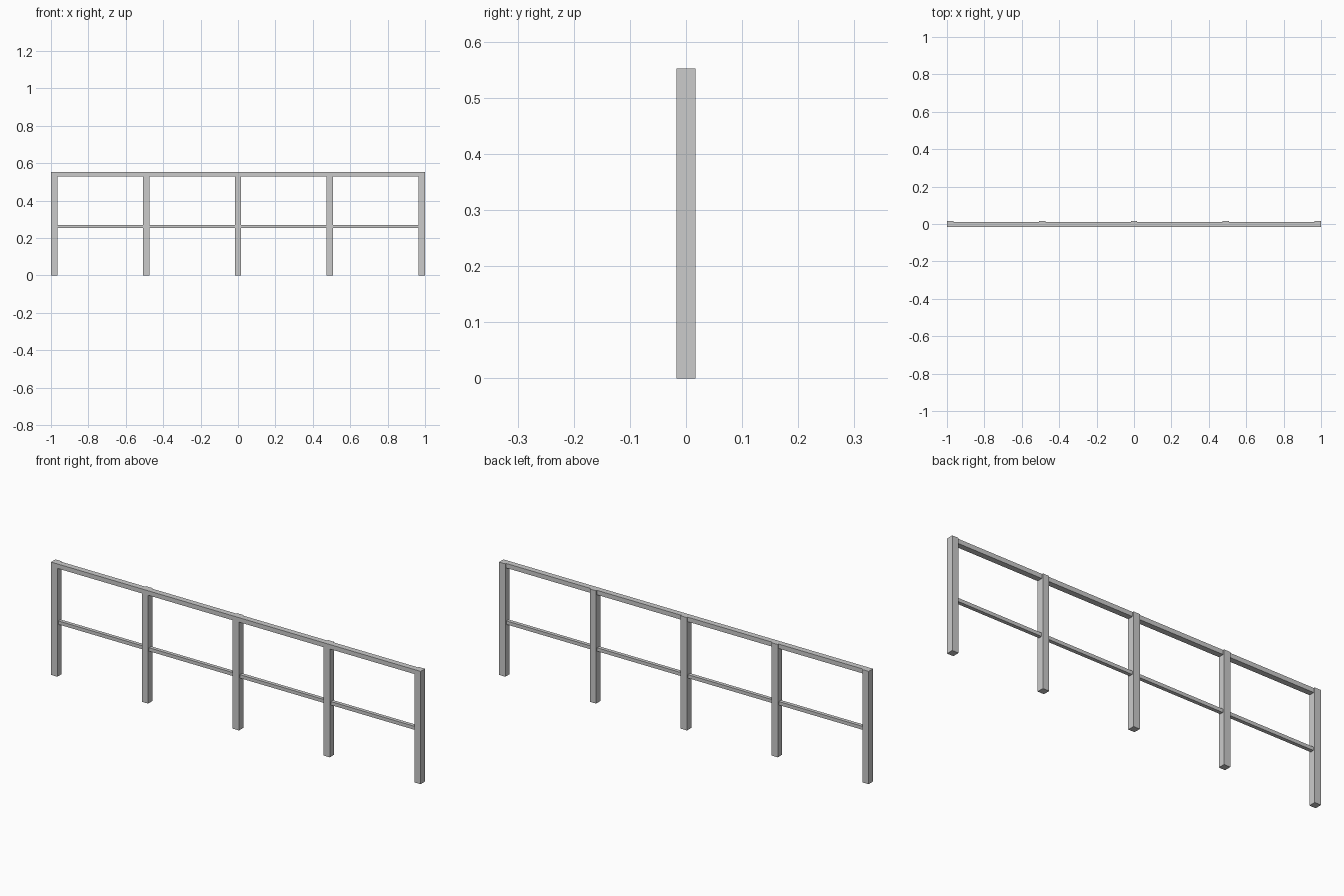
import bpy

if "Cube" in bpy.data.objects:
    bpy.data.objects.remove(bpy.data.objects["Cube"])

def box(name, lo, hi):
    c = [(a + b) / 2 for a, b in zip(lo, hi)]
    bpy.ops.mesh.primitive_cube_add(size=1, location=c)
    o = bpy.context.object
    o.name = name
    o.scale = [b - a for a, b in zip(lo, hi)]
    bpy.ops.object.transform_apply(location=False, rotation=False, scale=True)
    return o

W = 0.017      # half width of a post
H = 0.552      # overall height

# Five square posts
for i in range(5):
    x = (i - 2) * (1 - W) / 2
    box(f"post_{i + 1}", (x - W, -W, 0), (x + W, W, H))

# Top rail, flush with the post fronts and tops
box("top_rail", (-1, -W, H - 0.022), (1, 0.011, H))

# Slimmer middle rail running through the posts
box("middle_rail", (-1 + W, -0.009, 0.253), (1 - W, 0.009, 0.270))
